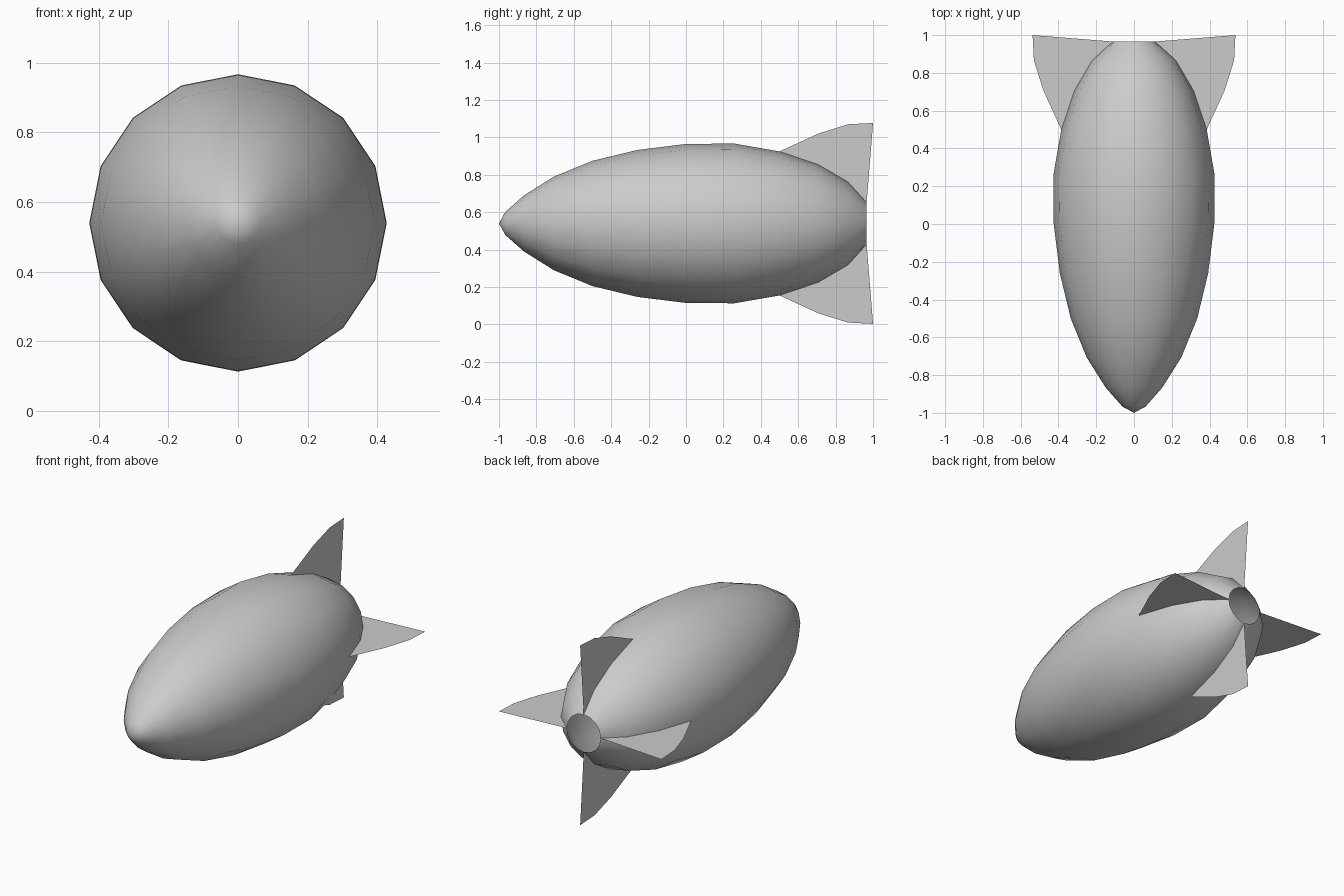
import bpy
import bmesh
from math import cos, sin, pi, radians
from mathutils import Matrix, Vector

cube = bpy.data.objects.get("Cube")
if cube:
    bpy.data.objects.remove(cube, do_unlink=True)

SIDES = 16
AXIS_Z = 0.54
# Hull radii at stations spaced by a cosine from nose to tail
RADII = [0, 0.062, 0.15, 0.25, 0.335, 0.393, 0.425, 0.427, 0.385, 0.315, 0.222, 0.112]
STATIONS = [(-cos(k * pi / 12), r) for k, r in enumerate(RADII)]

grey = bpy.data.materials.new("light grey")
grey.use_nodes = True
colour = (0.6, 0.6, 0.6, 1)
grey.diffuse_color = colour
grey.node_tree.nodes["Principled BSDF"].inputs["Base Color"].default_value = colour


def add_object(name, bm):
    mesh = bpy.data.meshes.new(name)
    bm.to_mesh(mesh)
    bm.free()
    mesh.materials.append(grey)
    obj = bpy.data.objects.new(name, mesh)
    obj.location.z = AXIS_Z
    bpy.context.collection.objects.link(obj)
    return obj


# Hull: a turned shell, pointed at the nose and open at the tail
bm = bmesh.new()
nose = bm.verts.new((0, STATIONS[0][0], 0))
rings = []
for y, r in STATIONS[1:]:
    angles = [2 * pi * i / SIDES for i in range(SIDES)]
    rings.append([bm.verts.new((r * cos(a), y, r * sin(a))) for a in angles])
for i in range(SIDES):
    j = (i + 1) % SIDES
    bm.faces.new((nose, rings[0][i], rings[0][j]))
    for a, b in zip(rings, rings[1:]):
        bm.faces.new((a[i], b[i], b[j], a[j]))
bmesh.ops.recalc_face_normals(bm, faces=bm.faces)
hull = add_object("hull", bm)
bpy.ops.object.select_all(action='DESELECT')
hull.select_set(True)
bpy.context.view_layer.objects.active = hull
bpy.ops.object.shade_smooth_by_angle(angle=radians(60))

# Tail fins: thin sheets whose inner edge follows the hull
inner = STATIONS[8:]
outer = [inner[0], (0.707, 0.48), (0.866, 0.53), (1.0, 0.537)]
for n, name in enumerate(("left_fin", "top_fin", "right_fin", "bottom_fin")):
    bm = bmesh.new()
    turn = Matrix.Rotation(-n * pi / 2, 3, 'Y')
    low = [bm.verts.new(turn @ Vector((r, y, 0))) for y, r in inner]
    high = [low[0]] + [bm.verts.new(turn @ Vector((r, y, 0))) for y, r in outer[1:]]
    bm.faces.new((low[0], low[1], high[1]))
    for k in (1, 2):
        bm.faces.new((low[k], low[k + 1], high[k + 1], high[k]))
    add_object(name, bm)
